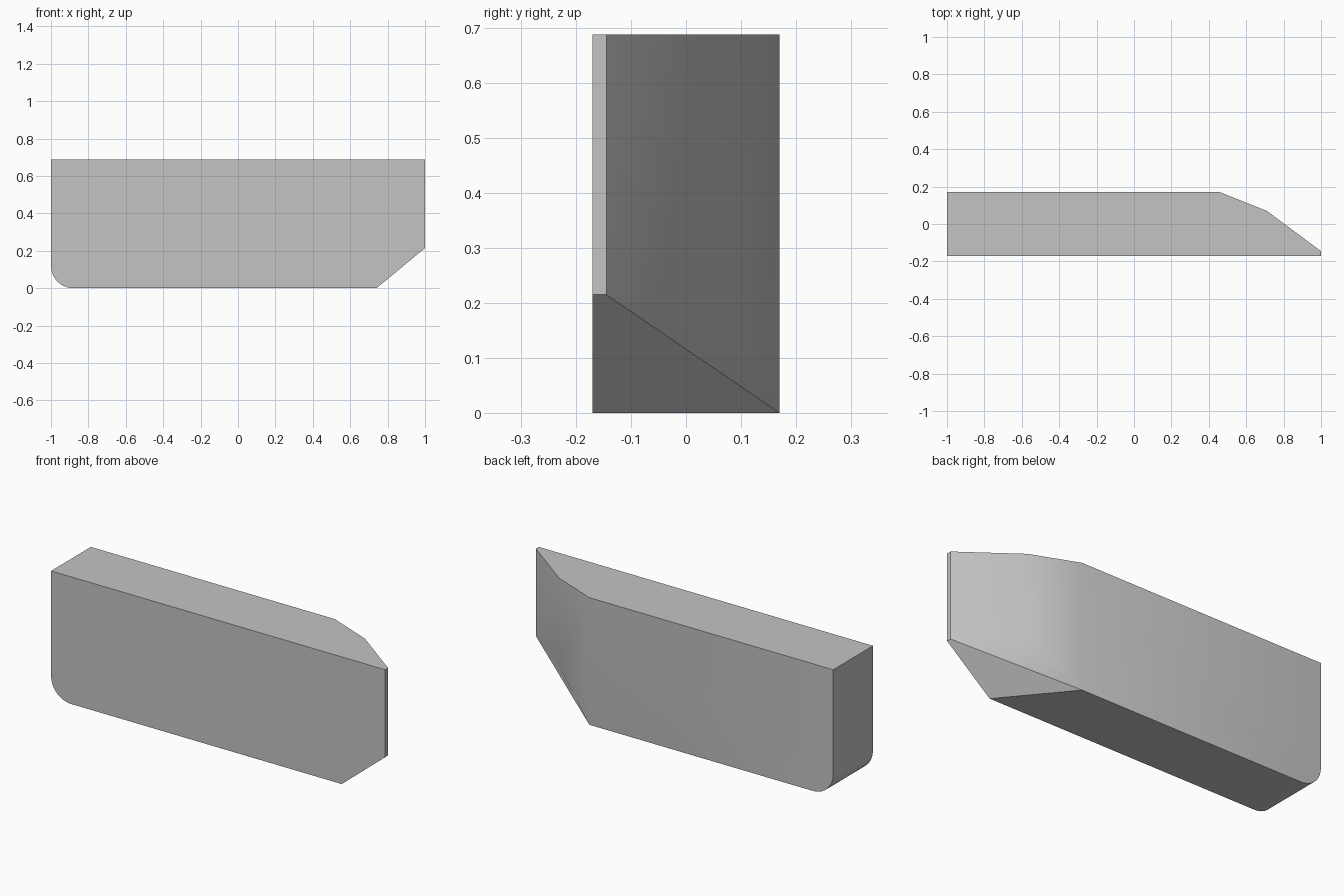
import bpy
import bmesh
from math import sin, cos, pi, radians

cube = bpy.data.objects.get("Cube")
if cube:
    bpy.data.objects.remove(cube)

FRONT, BACK, TOP = -0.17, 0.17, 0.688
RADIUS, STEPS, SLOPE_TOP = 0.12, 10, 0.215

# Single flat grey
grey = bpy.data.materials.new("plain grey")
grey.use_nodes = True
colour = (0.55, 0.55, 0.55, 1)
grey.diffuse_color = colour
grey.node_tree.nodes["Principled BSDF"].inputs["Base Color"].default_value = colour

bm = bmesh.new()


def vert(x, y, z):
    return bm.verts.new((x, y, z))


def left_outline(y):
    """Top corner followed by the rounded lower corner."""
    angles = [pi / 2 * i / STEPS for i in range(STEPS + 1)]
    arc = [vert(-1 + RADIUS * (1 - cos(a)), y, RADIUS * (1 - sin(a))) for a in angles]
    return [vert(-1, y, TOP)] + arc


front_left = left_outline(FRONT)
back_left = left_outline(BACK)

# Front right corner with its sloped underside
toe = vert(0.74, FRONT, 0)
front_low = vert(1, FRONT, SLOPE_TOP)
front_top = vert(1, FRONT, TOP)

# Tapered back right side
tip_low, tip_top = vert(1, -0.145, SLOPE_TOP), vert(1, -0.145, TOP)
mid_low, mid_top = vert(0.71, 0.07, SLOPE_TOP), vert(0.71, 0.07, TOP)
heel, heel_top = vert(0.46, BACK, 0), vert(0.46, BACK, TOP)

faces = [
    front_left + [toe, front_low, front_top],
    back_left + [heel, heel_top],
    [front_left[0], front_top, tip_top, mid_top, heel_top, back_left[0]],
    [front_left[-1], back_left[-1], heel, toe],
    [toe, heel, tip_low, front_low],
    [front_low, tip_low, tip_top, front_top],
    [tip_low, mid_low, mid_top, tip_top],
    [mid_low, heel, heel_top, mid_top],
    [tip_low, heel, mid_low],
]
# Left end and rounded corner strips
for i in range(len(front_left) - 1):
    faces.append([front_left[i], back_left[i], back_left[i + 1], front_left[i + 1]])
for corners in faces:
    bm.faces.new(corners)
bmesh.ops.recalc_face_normals(bm, faces=bm.faces[:])
bm.verts.index_update()
crease = {tip_low.index, heel.index}

mesh = bpy.data.meshes.new("tapered_panel")
bm.to_mesh(mesh)
bm.free()
mesh.materials.append(grey)
panel = bpy.data.objects.new("tapered_panel", mesh)
bpy.context.collection.objects.link(panel)

# Smooth the taper, keep the underside crease sharp
bpy.ops.object.select_all(action="DESELECT")
panel.select_set(True)
bpy.context.view_layer.objects.active = panel
bpy.ops.object.shade_smooth_by_angle(angle=radians(30))
for edge in mesh.edges:
    if set(edge.vertices) == crease:
        edge.use_edge_sharp = True
